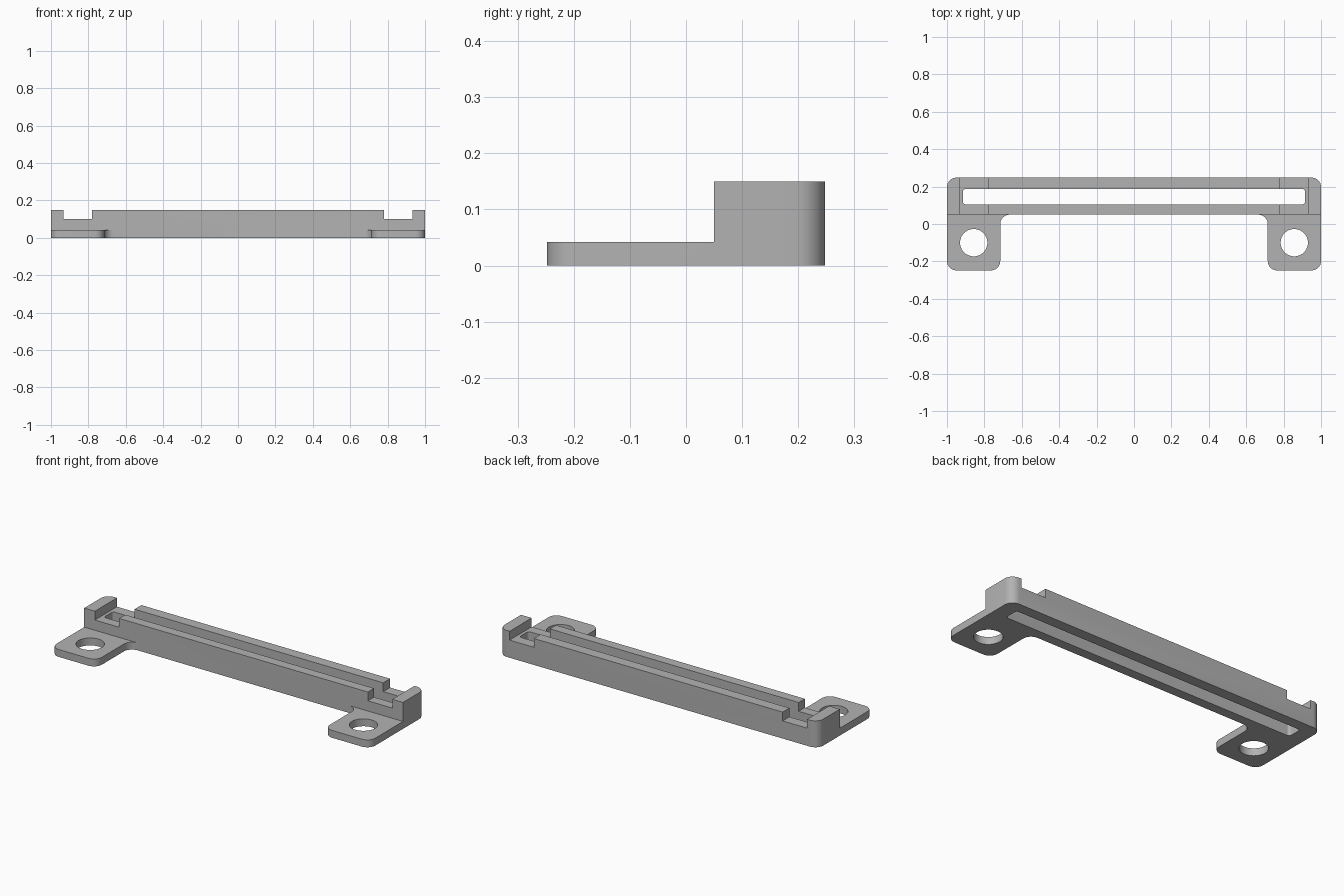
import bpy, bmesh
from math import cos, sin, pi, radians
from mathutils import Vector

cube = bpy.data.objects.get("Cube")
if cube:
    bpy.data.objects.remove(cube, do_unlink=True)

grey = bpy.data.materials.new("plain grey")
grey.use_nodes = True
grey.diffuse_color = (0.45, 0.45, 0.45, 1)
grey.node_tree.nodes["Principled BSDF"].inputs["Base Color"].default_value = (0.45, 0.45, 0.45, 1)

HEIGHT, TAB_TOP, NOTCH_FLOOR = 0.15, 0.042, 0.10
BACK, BAR_FRONT, TAB_FRONT = 0.248, 0.05, -0.248
RADIUS = 0.05


def rounded(corners, steps=8):
    """Round each (x, y, radius) corner of an outline with a tangent arc."""
    points = []
    for i, (x, y, r) in enumerate(corners):
        p = Vector((x, y))
        if r == 0:
            points.append(p)
            continue
        a = (Vector(corners[i - 1][:2]) - p).normalized()
        b = (Vector(corners[(i + 1) % len(corners)][:2]) - p).normalized()
        centre = p + (a + b) * r
        for s in range(steps + 1):
            t = s / steps * pi / 2
            points.append(centre - b * r * cos(t) - a * r * sin(t))
    return points


def prism(name, outline, z0, z1):
    bm = bmesh.new()
    face = bm.faces.new([bm.verts.new((p[0], p[1], z0)) for p in outline])
    top = bmesh.ops.extrude_face_region(bm, geom=[face])["geom"]
    bmesh.ops.translate(bm, vec=(0, 0, z1 - z0),
                        verts=[v for v in top if isinstance(v, bmesh.types.BMVert)])
    bmesh.ops.recalc_face_normals(bm, faces=bm.faces)
    mesh = bpy.data.meshes.new(name)
    bm.to_mesh(mesh)
    bm.free()
    obj = bpy.data.objects.new(name, mesh)
    bpy.context.collection.objects.link(obj)
    return obj


def box(name, x0, x1, y0, y1, z0, z1, r=0):
    return prism(name, rounded([(x0, y0, r), (x1, y0, r), (x1, y1, r), (x0, y1, r)]), z0, z1)


# Bracket: bar and two mounting tabs share one plan outline
half = [(0.715, BAR_FRONT, RADIUS), (0.715, TAB_FRONT, RADIUS),
        (1, TAB_FRONT, RADIUS), (1, BACK, RADIUS)]
outline = half + [(-x, y, r) for x, y, r in reversed(half)]
bracket = prism("bracket", rounded(outline), 0, HEIGHT)
bracket.data.materials.append(grey)

# Cutters: tab tops, long slot, end notches and screw holes
cutters = [
    box("tab_relief", -1.1, 1.1, -0.4, BAR_FRONT, TAB_TOP, 0.3),
    box("slot", -0.915, 0.915, 0.105, 0.187, -0.1, 0.3, 0.015),
]
for side in (-1, 1):
    x0, x1 = sorted((side * 0.78, side * 0.933))
    cutters.append(box("notch", x0, x1, -0.1, 0.4, NOTCH_FLOOR, 0.3))
    ring = [(side * 0.857 + 0.073 * cos(a * pi / 24), -0.1 + 0.073 * sin(a * pi / 24))
            for a in range(48)]
    cutters.append(prism("screw_hole", ring, -0.1, 0.3))

bpy.ops.object.select_all(action="DESELECT")
bpy.context.view_layer.objects.active = bracket
bracket.select_set(True)
for cutter in cutters:
    cutter.hide_render = True
    mod = bracket.modifiers.new(cutter.name, "BOOLEAN")
    mod.operation, mod.solver, mod.object = "DIFFERENCE", "EXACT", cutter
    bpy.ops.object.modifier_apply(modifier=mod.name)
    bpy.data.objects.remove(cutter, do_unlink=True)

bpy.ops.object.shade_smooth_by_angle(angle=radians(30))
